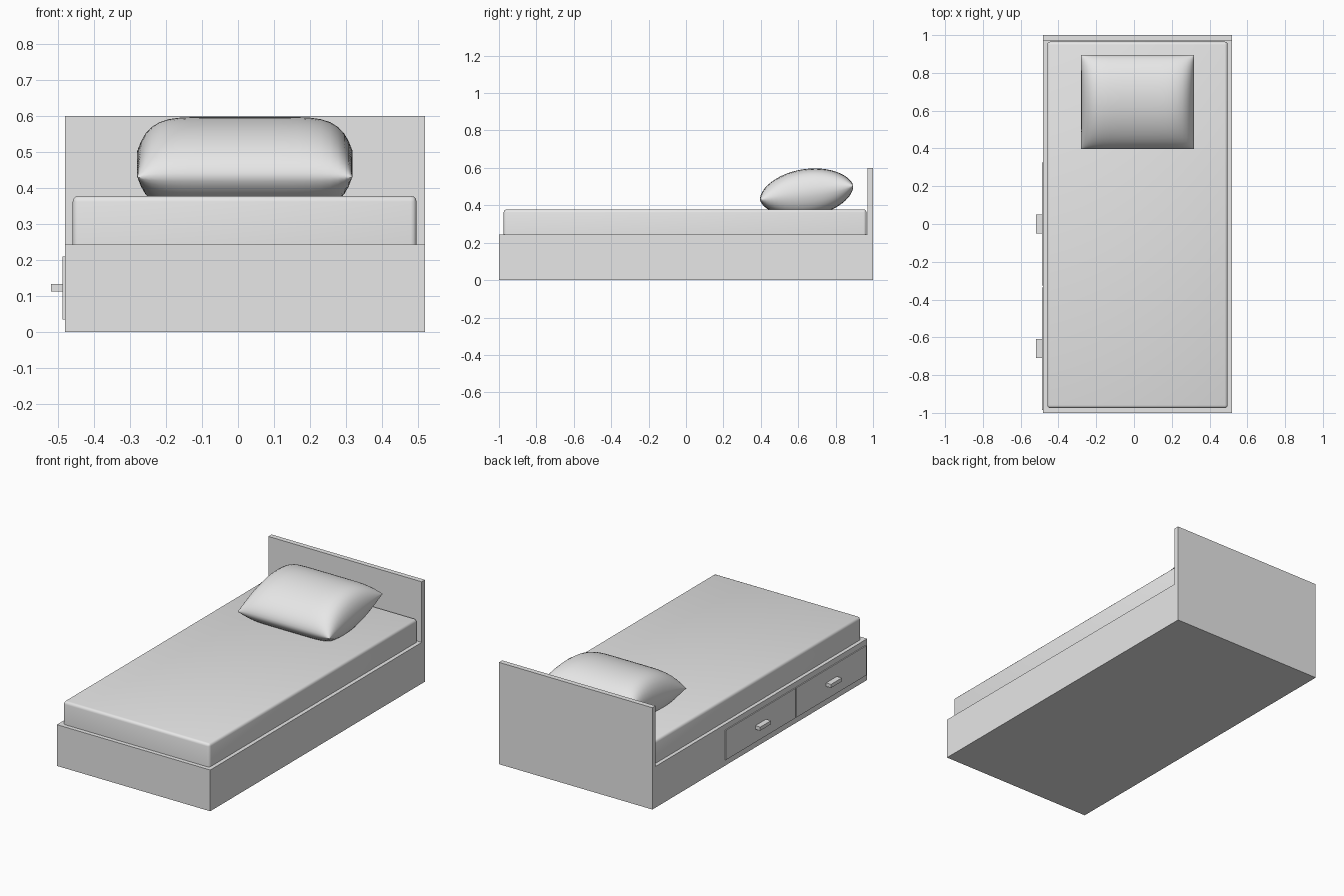
import bpy, bmesh, math
from mathutils import Matrix, Vector

cube = bpy.data.objects.get("Cube")
if cube:
    bpy.data.objects.remove(cube, do_unlink=True)

grey = bpy.data.materials.new("light grey")
grey.use_nodes = True
grey.diffuse_color = (0.8, 0.8, 0.8, 1)
grey.node_tree.nodes["Principled BSDF"].inputs["Base Color"].default_value = (0.8, 0.8, 0.8, 1)


def add_object(name, bm):
    bmesh.ops.recalc_face_normals(bm, faces=bm.faces)
    mesh = bpy.data.meshes.new(name)
    bm.to_mesh(mesh)
    bm.free()
    mesh.materials.append(grey)
    obj = bpy.data.objects.new(name, mesh)
    bpy.context.collection.objects.link(obj)
    return obj


def smooth(obj, degrees):
    bpy.ops.object.select_all(action="DESELECT")
    obj.select_set(True)
    bpy.context.view_layer.objects.active = obj
    bpy.ops.object.shade_smooth_by_angle(angle=math.radians(degrees))


def box(name, low, high, bevel=0):
    low, high = Vector(low), Vector(high)
    bm = bmesh.new()
    size = Matrix.Diagonal((high - low).to_4d())
    bmesh.ops.create_cube(bm, size=1, matrix=Matrix.Translation((low + high) / 2) @ size)
    if bevel:
        # Round every edge except those resting on the part below
        edges = [e for e in bm.edges if any(v.co.z > low.z + 0.01 for v in e.verts)]
        bmesh.ops.bevel(bm, geom=edges, offset=bevel, segments=3, profile=0.5, affect="EDGES")
    return add_object(name, bm)


LEFT, RIGHT = 0.519, -0.481

# Bed base, headboard and mattress
box("bed_base", (RIGHT, -1, 0), (LEFT, 0.97, 0.243))
box("headboard", (RIGHT, 0.97, 0), (LEFT, 1, 0.6))
mattress = box("mattress", (-0.459, -0.975, 0.243), (0.496, 0.965, 0.378), bevel=0.016)
smooth(mattress, 40)

# Two drawers with handles on the right side
for label, y in (("rear", 0), ("front", -0.66)):
    box(label + "_drawer", (-0.487, y - 0.325, 0.035), (RIGHT, y + 0.325, 0.21))
    box(label + "_drawer_handle", (-0.519, y - 0.05, 0.112), (-0.487, y + 0.05, 0.133))


# Pillow: a puffed grid, full in the middle and pinched to a seam around the rim
def make_pillow(half_x, half_y, half_z, steps=24):
    bm = bmesh.new()
    params = [-math.cos(math.pi * i / steps) for i in range(steps + 1)]
    for side in (1, -1):
        rows = []
        for v in params:
            row = []
            for u in params:
                puff = (max(0, 1 - abs(u) ** 7) * max(0, 1 - v * v)) ** 0.58
                row.append(bm.verts.new((u * half_x, v * half_y, side * half_z * puff)))
            rows.append(row)
        for a, b in zip(rows, rows[1:]):
            for i in range(steps):
                bm.faces.new((a[i], a[i + 1], b[i + 1], b[i]))
    bmesh.ops.remove_doubles(bm, verts=bm.verts, dist=0.0001)
    return add_object("pillow", bm)


pillow = make_pillow(0.299, 0.252, 0.127)
pillow.location = (0.019, 0.645, 0.467)
pillow.rotation_euler.x = math.radians(8.5)
smooth(pillow, 50)
